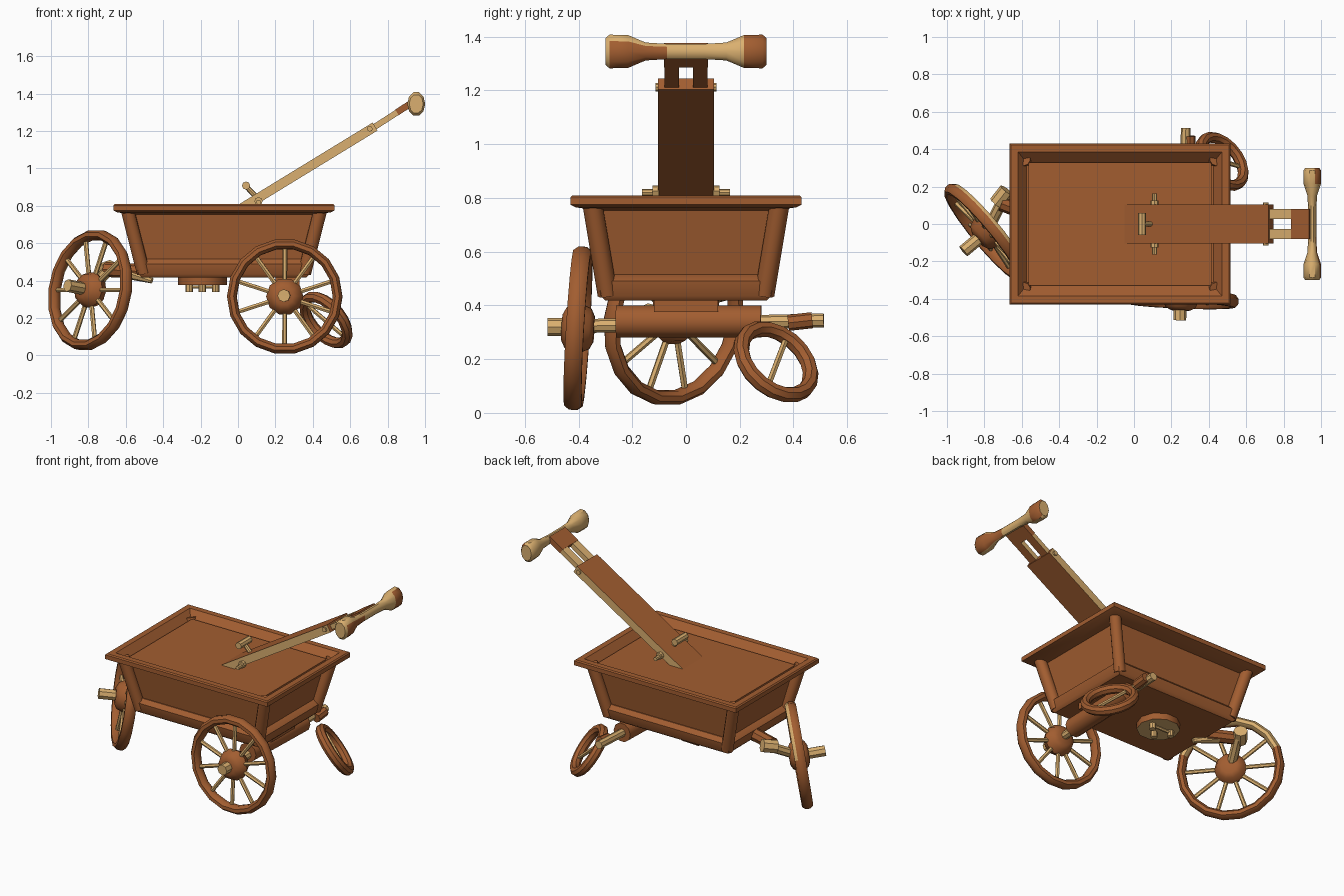
import bpy, bmesh, math
from mathutils import Vector, Matrix

cube = bpy.data.objects.get("Cube")
if cube:
    bpy.data.objects.remove(cube)


def material(name, rgb):
    m = bpy.data.materials.new(name)
    m.use_nodes = True
    m.diffuse_color = (*rgb, 1)
    m.node_tree.nodes["Principled BSDF"].inputs["Base Color"].default_value = (*rgb, 1)
    return m


MATS = [material("brown_wood", (0.36, 0.11, 0.03)),
        material("pale_wood", (0.70, 0.43, 0.16))]
BROWN, PALE = 0, 1


def finish(name, bm, mat, rule=None):
    """Turn a bmesh into an object; rule(face) may choose the colour per face."""
    bmesh.ops.recalc_face_normals(bm, faces=bm.faces)
    bm.normal_update()
    for f in bm.faces:
        f.material_index = rule(f) if rule else mat
    mesh = bpy.data.meshes.new(name)
    bm.to_mesh(mesh)
    bm.free()
    for m in MATS:
        mesh.materials.append(m)
    obj = bpy.data.objects.new(name, mesh)
    bpy.context.collection.objects.link(obj)
    bpy.ops.object.select_all(action="DESELECT")
    obj.select_set(True)
    bpy.context.view_layer.objects.active = obj
    bpy.ops.object.shade_smooth_by_angle(angle=math.radians(42))
    return obj


def frame(centre, axis):
    return Matrix.Translation(centre) @ Vector(axis).to_track_quat("Z", "Y").to_matrix().to_4x4()


def skin(bm, rings, loop=False, caps=True):
    """Bridge successive rings of vertices with quads."""
    n = len(rings[0])
    pairs = list(zip(rings, rings[1:])) + ([(rings[-1], rings[0])] if loop else [])
    for a, b in pairs:
        for i in range(n):
            bm.faces.new((a[i], a[(i + 1) % n], b[(i + 1) % n], b[i]))
    if caps and not loop:
        bm.faces.new(rings[0])
        bm.faces.new(rings[-1])


def lathe(name, profile, mat, matrix, segs=10, loop=False, rule=None):
    bm = bmesh.new()
    rings = []
    for r, z in profile:
        turn = [math.tau * i / segs for i in range(segs)]
        rings.append([bm.verts.new(matrix @ Vector((r * math.cos(a), r * math.sin(a), z))) for a in turn])
    skin(bm, rings, loop)
    return finish(name, bm, mat, rule)


def rod(name, p, q, r, mat, r2=None, segs=8):
    p, q = Vector(p), Vector(q)
    return lathe(name, [(r, 0), (r if r2 is None else r2, (q - p).length)], mat, frame(p, q - p), segs)


def beam(name, p, q, width, thick, mat, rule=None):
    """Straight board between two points, lying level across y."""
    p, q = Vector(p), Vector(q)
    side = Vector((0, width / 2, 0))
    up = (q - p).cross(side).normalized() * thick / 2
    bm = bmesh.new()
    rings = [[bm.verts.new(c + s * side + u * up) for s, u in ((-1, -1), (1, -1), (1, 1), (-1, 1))]
             for c in (p, q)]
    skin(bm, rings)
    return finish(name, bm, mat, rule)


TUB_X = -0.075


def loft(name, levels, mat):
    """Stack of rectangles given as half width, half depth, height."""
    bm = bmesh.new()
    rings = [[bm.verts.new((TUB_X + sx * hx, sy * hy, z)) for sx, sy in ((-1, -1), (1, -1), (1, 1), (-1, 1))]
             for hx, hy, z in levels]
    skin(bm, rings)
    return finish(name, bm, mat)


def ring(name, centre, axis, radius, tube, half_width, rule=None):
    profile = [(radius + tube * math.cos(a), half_width * math.sin(a))
               for a in (math.tau * (i + 0.5) / 8 for i in range(8))]
    return lathe(name, profile, BROWN, frame(centre, axis), 18, True, rule)


def wheel(name, centre, axis, radius, phase, rule=None):
    m = frame(centre, axis)
    ring(name + "_rim", centre, axis, radius, 0.028, 0.036, rule)
    lathe(name + "_hub", [(0.05, -0.06), (0.08, -0.045), (0.1, 0), (0.08, 0.045), (0.05, 0.06)],
          BROWN, m, 10)
    for i in range(10):
        a = phase + math.tau * i / 10
        d = Vector((math.cos(a), math.sin(a), 0))
        rod(f"{name}_spoke_{i + 1}", m @ (d * 0.07), m @ (d * radius), 0.013, PALE, segs=6)


# Tub: sloping panels, base band, corner posts, rim with a shallow bed
loft("tub_panels", [(0.42, 0.285, 0.45), (0.49, 0.33, 0.775)], BROWN)
loft("tub_base", [(0.44, 0.30, 0.418), (0.458, 0.317, 0.435), (0.468, 0.325, 0.49), (0.44, 0.30, 0.515)], BROWN)
loft("tub_rim", [(0.48, 0.32, 0.752), (0.57, 0.41, 0.765), (0.59, 0.43, 0.775), (0.59, 0.43, 0.803),
                 (0.583, 0.423, 0.81), (0.545, 0.385, 0.81), (0.5, 0.33, 0.757)], BROWN)
for sx in (-1, 1):
    for sy in (-1, 1):
        rod(f"corner_post_{'left' if sx > 0 else 'right'}_{'back' if sy > 0 else 'front'}",
            (TUB_X + sx * 0.43, sy * 0.292, 0.44), (TUB_X + sx * 0.515, sy * 0.348, 0.775), 0.037, BROWN, segs=10)

# Turntable with pegs under the tub
lathe("turntable", [(0.13, 0), (0.13, 0.05)], BROWN, Matrix.Translation((-0.19, 0, 0.377)), 10,
      rule=lambda f: PALE if f.normal.z < -0.9 else BROWN)
for i, (x, y) in enumerate(((-0.26, 0.03), (-0.19, -0.04), (-0.12, 0.03))):
    rod(f"turntable_peg_{i + 1}", (x, y, 0.34), (x, y, 0.39), 0.02, PALE)
rod("turntable_bar", (-0.26, 0.03, 0.366), (-0.12, 0.03, 0.366), 0.01, PALE, segs=6)

# Axle with its housing and collar
rod("axle", (0.245, -0.515, 0.32), (0.277, 0.513, 0.344), 0.026, PALE)
rod("axle_end", (0.245, -0.515, 0.32), (0.247, -0.44, 0.32), 0.034, PALE)
rod("axle_housing", (0.252, -0.26, 0.34), (0.27, 0.28, 0.34), 0.062, BROWN, segs=10)
rod("axle_collar", (0.30, 0.38, 0.335), (0.30, 0.47, 0.345), 0.03, BROWN)
beam("axle_block", (0.2, 0, 0.4), (0.33, 0, 0.4), 0.24, 0.05, BROWN)

# Front wheel and loose rear wheel
wheel("front_wheel", (0.25, -0.402, 0.315), (-0.04, -1, 0.06), 0.283, math.pi / 2)
B_AXIS = Vector((-0.76, -0.63, 0.15)).normalized()
B_CENTRE = Vector((-0.79, -0.045, 0.35))
wheel("rear_wheel", B_CENTRE, B_AXIS, 0.30, 0,
      lambda f: PALE if f.calc_center_median().z > 0.48 and f.normal.dot(B_AXIS) < -0.3 else BROWN)
rod("rear_axle_end", B_CENTRE, B_CENTRE + B_AXIS * 0.16, 0.034, PALE)
rod("rear_axle", B_CENTRE, (-0.69, 0.15, 0.46), 0.03, PALE)
rod("rear_axle_knob", (-0.735, 0.11, 0.45), (-0.68, 0.18, 0.47), 0.042, PALE)
rod("rear_bracket", (-0.71, 0.11, 0.46), (-0.53, 0.04, 0.45), 0.04, BROWN)
rod("rear_bracket_tip", (-0.60, 0.06, 0.45), (-0.46, 0, 0.40), 0.04, PALE, 0.015)

# Broken small wheel
ring("small_wheel_rim", (0.47, 0.335, 0.19), (0.65, 0.51, 0.57), 0.15, 0.029, 0.031)
rod("small_wheel_spoke", (0.37, 0.37, 0.27), (0.57, 0.305, 0.10), 0.012, PALE, segs=6)

# Pull handle: plank with pale edges, two prongs and a cross plate
beam("handle_plank", (-0.10, 0, 0.715), (0.733, 0, 1.224), 0.208, 0.05, BROWN,
     lambda f: PALE if abs(f.normal.y) > 0.9 else BROWN)
for s in (-1, 1):
    side = "back" if s > 0 else "front"
    beam(f"handle_prong_{side}", (0.68, s * 0.053, 1.19), (0.945, s * 0.053, 1.36), 0.054, 0.032, PALE,
         lambda f: BROWN if f.normal.z < -0.3 else PALE)
    rod(f"handle_bolt_{side}", (0.705, s * 0.09, 1.212), (0.705, s * 0.114, 1.212), 0.015, PALE)
    rod(f"pivot_pin_{side}", (0.11, s * 0.1, 0.82), (0.11, s * 0.163, 0.82), 0.013, PALE)
    rod(f"pivot_collar_{side}", (0.11, s * 0.1, 0.825), (0.11, s * 0.125, 0.825), 0.022, PALE)
beam("handle_cross_plate", (0.85, 0, 1.30), (0.945, 0, 1.361), 0.162, 0.035, BROWN)


# Grip with flared ends and worn brown patches
def grip_colour(f):
    c = f.calc_center_median()
    worn = c.y > 0.22 or (-0.26 < c.y < -0.08 and f.normal.z < 0.5)
    return BROWN if f.normal.x > 0.3 and worn else PALE


half = [(0.05, 0.3), (0.064, 0.285), (0.062, 0.215), (0.034, 0.15), (0.029, 0.07)]
grip = [(r, -y) for r, y in half] + [(r, y) for r, y in reversed(half)]
lathe("handle_grip", grip, PALE,
      Matrix.Translation((0.953, 0, 1.345)) @ Matrix.Diagonal((0.75, 1, 1.03, 1)) @ Matrix.Rotation(-math.pi / 2, 4, "X"),
      10, rule=grip_colour)

# Latch lever on the plank
rod("latch_stem", (0.115, 0, 0.83), (0.043, 0, 0.905), 0.014, PALE)
rod("latch_knob", (0.043, -0.058, 0.908), (0.043, 0.058, 0.908), 0.022, PALE)
